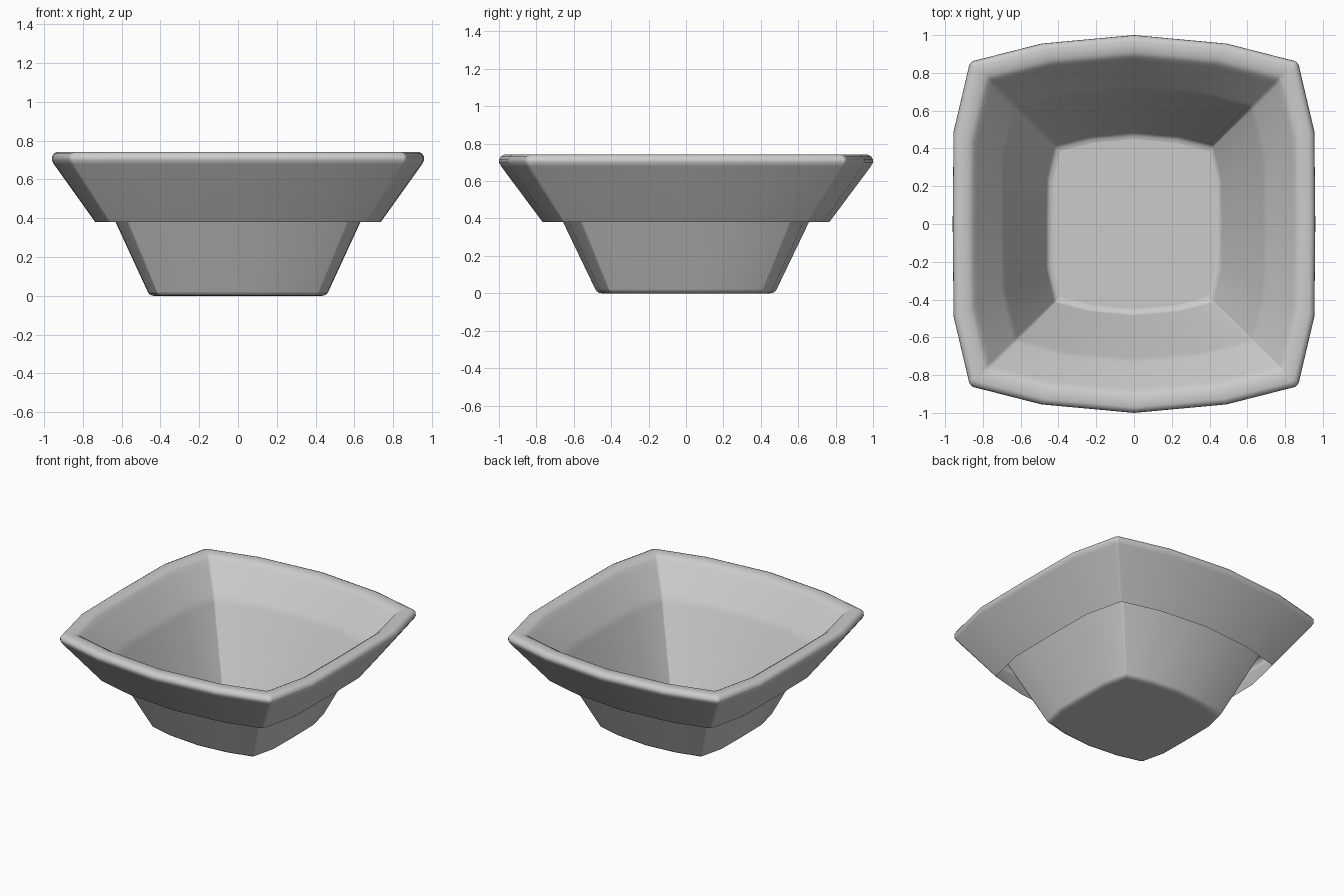
import bpy
import bmesh

if "Cube" in bpy.data.objects:
    bpy.data.objects.remove(bpy.data.objects["Cube"], do_unlink=True)

# Glaze colour
glaze = bpy.data.materials.new("grey_glaze")
glaze.use_nodes = True
GREY = (0.6, 0.6, 0.6, 1)
glaze.diffuse_color = GREY
glaze.node_tree.nodes["Principled BSDF"].inputs["Base Color"].default_value = GREY

# Plan outline: a square with bowed sides and small rounded corners
quarter = [(0.96, 0), (0.955, 0.49), (0.872, 0.842), (0.855, 0.862), (0.49, 0.955), (0, 1)]
half = quarter + [(-x, y) for x, y in reversed(quarter[:-1])]
outline = half + [(x, -y) for x, y in reversed(half[1:-1])]

# Wall profile as (scale, height): floor, bowl wall, rolled rim, hanging skirt
profile = [(0.45, 0), (0.465, 0.003), (0.478, 0.011), (0.485, 0.022),
           (0.71, 0.49), (0.735, 0.535), (0.868, 0.695), (0.885, 0.723),
           (0.91, 0.738), (0.94, 0.742), (0.97, 0.742), (0.988, 0.734),
           (0.999, 0.717), (1, 0.7), (0.988, 0.678), (0.766, 0.38)]

# Sweep the outline along the profile
bm = bmesh.new()
rings = [[bm.verts.new((x * s, y * s, z)) for x, y in outline] for s, z in profile]
bm.faces.new(rings[0])
count = len(outline)
for low, high in zip(rings, rings[1:]):
    for i in range(count):
        j = (i + 1) % count
        bm.faces.new((low[i], low[j], high[j], high[i]))
mesh = bpy.data.meshes.new("square_bowl")
bm.to_mesh(mesh)
bm.free()
mesh.materials.append(glaze)

bowl = bpy.data.objects.new("square_bowl", mesh)
bpy.context.collection.objects.link(bowl)
bpy.context.view_layer.objects.active = bowl
bowl.select_set(True)
bpy.ops.object.shade_smooth_by_angle(angle=1.1)

# Keep the broad walls even and the small roundings soft
bowl.modifiers.new("even_shading", "WEIGHTED_NORMAL").keep_sharp = True
